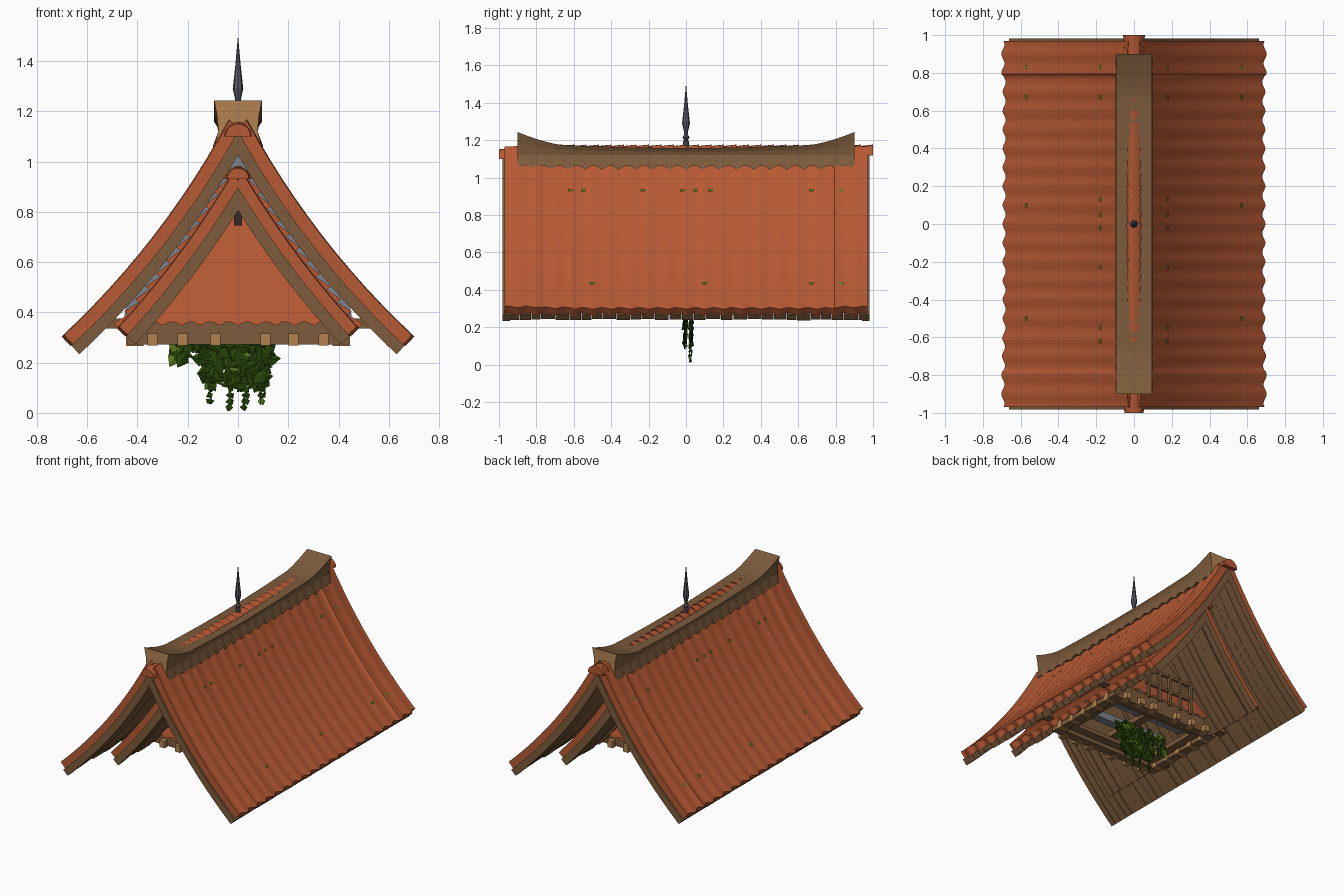
import bpy, bmesh, math, random
from mathutils import Vector

if "Cube" in bpy.data.objects:
    bpy.data.objects.remove(bpy.data.objects["Cube"])

random.seed(4)


def material(name, col):
    m = bpy.data.materials.new(name)
    m.diffuse_color = (*col, 1)
    m.use_nodes = True
    m.node_tree.nodes["Principled BSDF"].inputs["Base Color"].default_value = m.diffuse_color
    return m


TILE = material("terracotta", (0.47, 0.1, 0.034))
WOOD = material("brown_wood", (0.205, 0.105, 0.045))
TAN = material("tan_wood", (0.45, 0.225, 0.08))
IRON = material("dark_iron", (0.1, 0.1, 0.12))
SLATE = material("slate_grey", (0.21, 0.23, 0.27))
DARK = material("dark_wood", (0.035, 0.022, 0.015))
LEAF = material("dark_leaf", (0.018, 0.05, 0.002))
MOSS = material("moss_green", (0.10, 0.19, 0.012))


def finish(bm, name, mats, mirror=False, smooth=False):
    bmesh.ops.recalc_face_normals(bm, faces=bm.faces)
    me = bpy.data.meshes.new(name)
    bm.to_mesh(me)
    bm.free()
    ob = bpy.data.objects.new(name, me)
    bpy.context.collection.objects.link(ob)
    for m in mats:
        me.materials.append(m)
    if mirror:
        ob.modifiers.new("mirror", 'MIRROR').use_mirror_merge = False
    if smooth:
        bpy.context.view_layer.objects.active = ob
        ob.select_set(True)
        bpy.ops.object.shade_smooth_by_angle(angle=math.radians(40))
        ob.select_set(False)
    return ob


def boxes(name, items, mat):
    bm = bmesh.new()
    for x0, x1, y0, y1, z0, z1 in items:
        for p in bmesh.ops.create_cube(bm, size=1)['verts']:
            p.co = ((x0 + x1) / 2 + p.co.x * (x1 - x0), (y0 + y1) / 2 + p.co.y * (y1 - y0),
                    (z0 + z1) / 2 + p.co.z * (z1 - z0))
    return finish(bm, name, [mat])


def loft(bm, rings):
    """Join closed rings of points into a capped skin; return the caps."""
    vs = [[bm.verts.new(p) for p in r] for r in rings]
    n = len(vs[0])
    for a, b in zip(vs, vs[1:]):
        for i in range(n):
            bm.faces.new((a[i], a[(i + 1) % n], b[(i + 1) % n], b[i]))
    return [bm.faces.new(vs[0]), bm.faces.new(vs[-1])]


def slope(p0, p1, p2, n=12):
    """Sagging roof line as (point, tangent) pairs in x, z."""
    a, b, c = Vector(p0), Vector(p1), Vector(p2)
    out = []
    for i in range(n + 1):
        t = i / n
        out.append(((1 - t) ** 2 * a + 2 * t * (1 - t) * b + t * t * c,
                    ((1 - t) * (b - a) + t * (c - b)).normalized()))
    return out


def offset(pt, d):
    p, t = pt
    q = p + Vector((-t.y, t.x)) * d
    return q + t * (-q.x / t.x) if q.x < 0 else q


def slab(bm, line, ys, top, bottom, reach=lambda y: 0):
    rings = []
    for y in ys:
        end = [(line[-1][0] + line[-1][1] * reach(y), line[-1][1])]
        ln = line[:-1] + end
        up = [offset(k, top(y)) for k in ln]
        dn = [offset(k, bottom) for k in reversed(ln)]
        rings.append([(q.x, y, q.y) for q in up + dn])
    loft(bm, rings)


def roof(name, line, half, thick, deck):
    # nearly flat tile sheet, raised verges, scalloped eave
    def wave(y):
        return math.cos(y * math.tau / 0.1)

    def top(y):
        verge = 0.010 if (y < -half + 0.19 or y > half - 0.18) else 0.005 if y < -half + 0.37 else 0
        return 0.0025 * wave(y) - 0.006 + verge
    bm = bmesh.new()
    n = int(half * 160)
    slab(bm, line, [-half + 2 * half * i / n for i in range(n + 1)], top, -thick,
         lambda y: 0.009 * wave(y) - 0.005)
    finish(bm, name + "_tiles", [TILE], True, True)
    # uneven planks on the underside
    bm = bmesh.new()
    y = -half + 0.025
    while y < half - 0.03:
        w = min(random.uniform(0.05, 0.08), half - 0.025 - y)
        slab(bm, line, [y, y + w - 0.003], lambda _: -thick, -thick - deck + random.uniform(0, 0.012))
        y += w
    finish(bm, name + "_planks", [WOOD], True)
    # barge boards closing both gable ends
    bm = bmesh.new()
    for s in (-1, 1):
        slab(bm, line, [s * (half - 0.03), s * (half + 0.012)], lambda _: -thick, -thick - deck - 0.004)
    finish(bm, name + "_barge_boards", [WOOD], True)


def barrels(name, half, z, r, count):
    # overlapping half-round ridge tiles
    bm = bmesh.new()
    step = 2 * half / count
    for i in range(count):
        y = -half + i * step
        drop = 0.018 if y < -0.9 else 0
        arc = [(math.cos(math.pi * k / 10), math.sin(math.pi * k / 10)) for k in range(11)]
        loft(bm, [[(c * q, yy, z - drop + s * q) for c, s in arc]
                  for yy, q in ((y, r * 0.87), (min(half, y + step * 1.04), r))])
    finish(bm, name, [TILE], False, True)


outer = slope((0.03, 1.165), (0.295, 0.675), (0.695, 0.302))
inner = slope((0, 0.98), (0.207, 0.625), (0.475, 0.335))
roof("main_roof", outer, 0.97, 0.047, 0.043)
roof("lower_roof", inner, 0.73, 0.042, 0.045)
barrels("main_ridge_tiles", 1.0, 1.118, 0.058, 30)
barrels("lower_ridge_tiles", 0.755, 0.93, 0.05, 22)

# stepped tile courses lying on the lower roof
bm = bmesh.new()
for a, b in zip(inner, inner[1:]):
    q = [offset(a, -0.01), offset(a, 0.010), offset(b, 0.030), offset(b, -0.01)]
    loft(bm, [[(p.x, y, p.y) for p in q] for y in (-0.55, 0.55)])
finish(bm, "lower_roof_courses", [TILE], True)

# upswept wooden ridge cover with scalloped skirts
bm = bmesh.new()
rings = []
N = 120
for i in range(N + 1):
    y = -0.9 + 1.8 * i / N
    a = abs(y)
    zt = 1.158 + 0.03 * (a / 0.9) ** 2 + 0.055 * max(0, (a - 0.66) / 0.24) ** 1.5
    zb = 1.042 + 0.022 * abs(math.sin(y * math.pi / 0.09))
    half = [(0.099, zb), (0.078, 1.12), (0.083, (1.12 + zt) / 2), (0.095, zt)]
    rings.append([(x, y, z) for x, z in half] + [(-x, y, z) for x, z in reversed(half)])
for f in loft(bm, rings):
    f.material_index = 1
finish(bm, "ridge_cover", [WOOD, TAN])

# spear finial
bm = bmesh.new()
prof = ((1.14, 0.016), (1.195, 0.016), (1.2, 0.01), (1.215, 0.019), (1.23, 0.009),
        (1.25, 0.012), (1.29, 0.021), (1.38, 0.011), (1.492, 0.001))
loft(bm, [[(r * math.cos(k * math.tau / 8), r * math.sin(k * math.tau / 8), z) for k in range(8)]
          for z, r in prof])
finish(bm, "spear_finial", [IRON])

# sloping gable panels: tiled outside with scalloped lower edge, boarded inside
bm = bmesh.new()
M = 56
for s in (-1, 1):
    for d in (0, 0.02):
        rows = [[], [], []]
        for i in range(M + 1):
            x = -0.37 + 0.74 * i / M
            zt = max(0.37, 0.88 - 1.38 * abs(x))
            zb = 0.345 + 0.018 * abs(math.sin(x * math.pi / 0.075))
            for row, z in zip(rows, (zb, min(zt, 0.46), zt)):
                row.append(bm.verts.new((x, s * (0.37 - d - 0.25 * (z - 0.34)), z)))
        for k in (0, 1):
            for i in range(M):
                f = bm.faces.new((rows[k][i], rows[k][i + 1], rows[k + 1][i + 1], rows[k + 1][i]))
                f.material_index = 1 if d or (s > 0 and k) else 0
finish(bm, "gable_panels", [TILE, WOOD])
boxes("gable_pegs", [(-0.015, 0.015, min(s * 0.2, s * 0.36), max(s * 0.2, s * 0.36), 0.745, 0.825)
                     for s in (-1, 1)], DARK)
# lattice in front of the rear panel
boxes("rear_lattice", [(x - 0.01, x + 0.01, 0.36, 0.38, 0.33, 0.56) for x in (-0.18, -0.09, 0, 0.09, 0.18)] +
      [(-0.2, 0.2, 0.355, 0.375, z, z + 0.02) for z in (0.43, 0.54)], WOOD)

# square timber frame, cross ties and bracket blocks
X, Y = 0.44, 0.32
boxes("timber_frame", [(-X, X, -Y, -Y + 0.06, 0.272, 0.338), (-X, X, Y - 0.06, Y, 0.272, 0.338),
                       (-X, -X + 0.06, -Y, Y, 0.272, 0.318), (X - 0.06, X, -Y, Y, 0.272, 0.318)], WOOD)
boxes("cross_ties", [(-0.53, 0.53, s * 0.29 - 0.03, s * 0.29 + 0.03, 0.335, 0.375) for s in (-1, 1)], WOOD)
blocks = []
for s in (-1, 1):
    for x in (-0.34, -0.22, -0.09, 0.11, 0.22, 0.34):
        blocks.append((x - 0.02, x + 0.02, s * Y - 0.035, s * Y + 0.035, 0.268, 0.316))
    for y in (-0.24, -0.12, 0, 0.12, 0.24):
        blocks.append((s * 0.41 - 0.035, s * 0.41 + 0.035, y - 0.02, y + 0.02, 0.266, 0.322))
boxes("bracket_blocks", blocks, TAN)
boxes("inner_trim", [(-0.38, 0.38, s * 0.23 - 0.03, s * 0.23 + 0.03, 0.30, 0.33) for s in (-1, 1)] +
      [(s * 0.35 - 0.03, s * 0.35 + 0.03, -0.2, 0.2, 0.30, 0.33) for s in (-1, 1)], WOOD)
boxes("slate_beams", [(-0.33, 0.33, s * 0.11 - 0.03, s * 0.11 + 0.03, 0.36, 0.41) for s in (-1, 1)], SLATE)
boxes("centre_beam", [(-0.03, 0.03, -0.3, 0.3, 0.34, 0.38)], WOOD)

# slate infill between the two roofs
bm = bmesh.new()
a = [offset(k, -0.08) for k in outer]
b = [offset(k, -0.02) for k in inner]
loft(bm, [[(p.x, y, p.y) for p in a[:10]] + [(p.x, y, p.y) for p in reversed(b)] for y in (-0.05, 0.05)])
finish(bm, "slate_infill", [SLATE], True)

# hanging vine: strands of folded leaves
bm = bmesh.new()


def leaf(x, y, z, s, mat):
    a = random.uniform(0, math.tau)
    u = Vector((math.cos(a), random.uniform(-.3, .3), math.sin(a))) * s
    w = Vector((-math.sin(a), random.uniform(-.3, .3), math.cos(a))) * s * 0.75
    c, lift = Vector((x, y, z)), Vector((0, s * .25, 0))
    p = [bm.verts.new(q) for q in (c - u, c + w + lift, c + u, c - w + lift)]
    for t in ((0, 1, 2), (0, 2, 3)):
        bm.faces.new([p[k] for k in t]).material_index = mat


strands = ((-0.24, 0.2), (-0.2, 0.235), (-0.15, 0.21), (-0.115, 0.04), (-0.08, 0.13), (-0.03, 0.018),
           (0.0, 0.09), (0.03, 0.015), (0.07, 0.09), (0.095, 0.045), (0.115, 0.21))
for i, (x, zb) in enumerate(strands):
    y = 0.022 if i % 2 else -0.008
    z = 0.31
    while z > zb:
        big = z > 0.11
        for _ in range(2):
            j = 0.02 if big else 0.008
            leaf(x + random.uniform(-j, j), y + random.uniform(-.008, .008), z,
                 random.uniform(0.028, 0.04) if big else 0.016, 1 if random.random() < 0.08 else 0)
        z -= 0.024
finish(bm, "hanging_vine", [LEAF, MOSS])

# small moss tufts on the tiles
bm = bmesh.new()
for k, ys in ((3, (-0.62, -0.55, -0.23, -0.02, 0.05, 0.13, 0.67, 0.83)), (10, (-0.5, 0.1, 0.67, 0.83))):
    for y in ys:
        q = offset(outer[k], 0.008)
        t = outer[k][1] * 0.009
        bm.faces.new([bm.verts.new((q.x + e * t.x, y + f * 0.012, q.y + e * t.y))
                      for e, f in ((-1, -1), (-1, 1), (1, 1), (1, -1))])
finish(bm, "moss_tufts", [MOSS], True)
